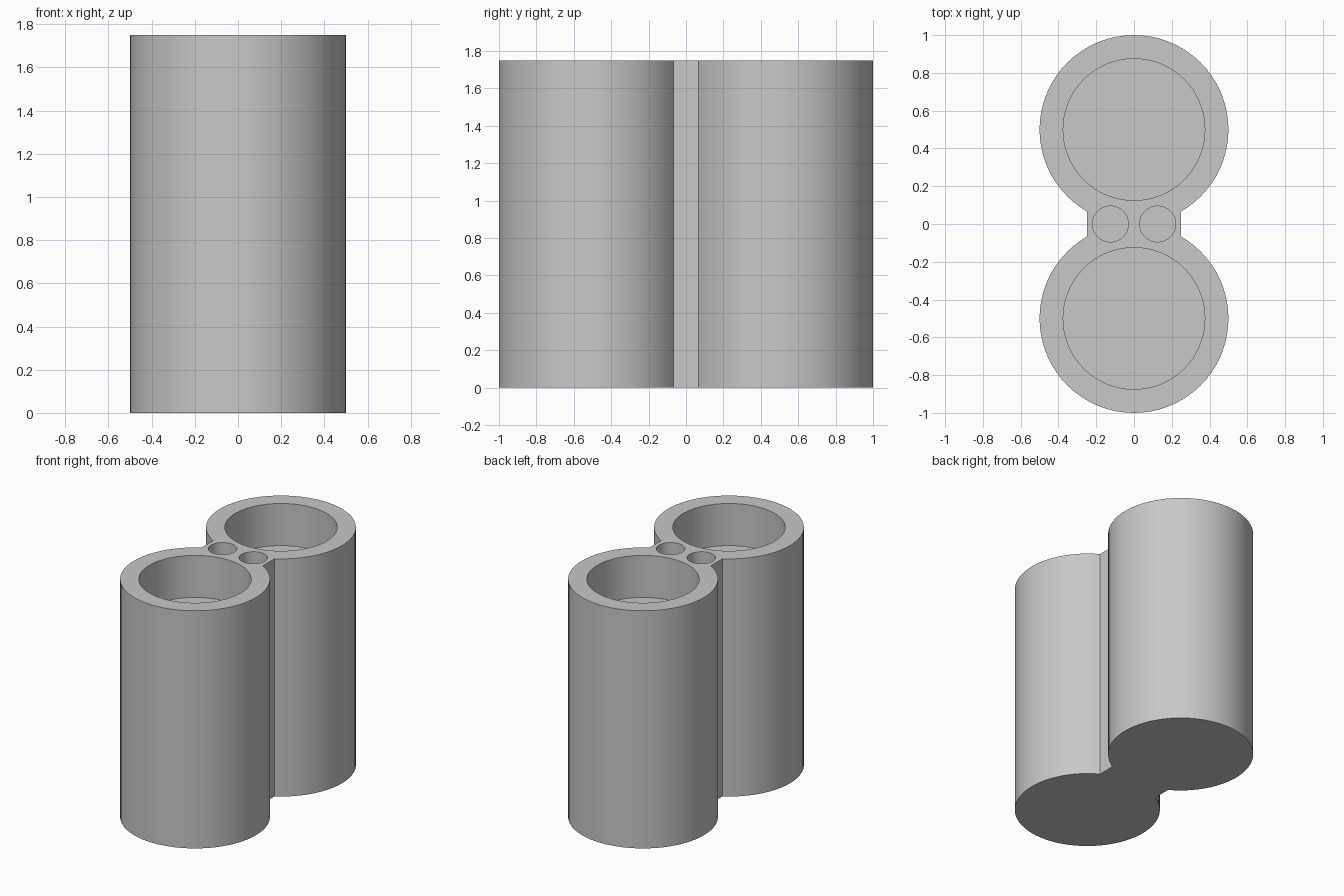
import bpy, bmesh, math

if "Cube" in bpy.data.objects:
    bpy.data.objects.remove(bpy.data.objects["Cube"])

HEIGHT = 1.75
POCKET_DEPTH = 0.31
STEP = 5  # degrees per facet


def arc(cx, cy, r, start, end, count):
    """Points along an arc, angles in degrees."""
    angles = [math.radians(start + (end - start) * i / count) for i in range(count + 1)]
    return [(cx + r * math.cos(a), cy + r * math.sin(a)) for a in angles]


def circle(cx, cy, r):
    return arc(cx, cy, r, 0, 360, 360 // STEP)[:-1]


def add_wall(bm, points, z_cap, z_rim):
    """Vertical wall closed by a cap at one end; returns the open rim edges."""
    cap = [bm.verts.new((x, y, z_cap)) for x, y in points]
    rim = [bm.verts.new((x, y, z_rim)) for x, y in points]
    bm.faces.new(cap)
    n = len(points)
    for i in range(n):
        j = (i + 1) % n
        bm.faces.new((cap[i], cap[j], rim[j], rim[i]))
    return [bm.edges.get((rim[i], rim[(i + 1) % n])) for i in range(n)]


bm = bmesh.new()

# Outer body: two round columns joined by a narrow straight-sided neck
outline = arc(0, 0.5, 0.5, -60, 240, 300 // STEP) + arc(0, -0.5, 0.5, 120, 420, 300 // STEP)
rims = add_wall(bm, outline, 0, HEIGHT)

# Large pockets in the columns, small pockets in the neck
pockets = [(0, 0.5, 0.375), (0, -0.5, 0.375), (0.125, 0, 0.095), (-0.125, 0, 0.095)]
for cx, cy, r in pockets:
    rims += add_wall(bm, circle(cx, cy, r), HEIGHT - POCKET_DEPTH, HEIGHT)

# Flat top around the pocket openings
bmesh.ops.triangle_fill(bm, use_beauty=True, edges=rims, normal=(0, 0, 1))
bmesh.ops.recalc_face_normals(bm, faces=bm.faces[:])

mesh = bpy.data.meshes.new("double_holder")
bm.to_mesh(mesh)
bm.free()
holder = bpy.data.objects.new("double_holder", mesh)
bpy.context.collection.objects.link(holder)

# Single plain grey finish
grey = bpy.data.materials.new("light_grey")
grey.diffuse_color = (0.58, 0.58, 0.58, 1)
grey.use_nodes = True
grey.node_tree.nodes["Principled BSDF"].inputs["Base Color"].default_value = grey.diffuse_color
mesh.materials.append(grey)

# Smooth curved walls, crisp rims
bpy.context.view_layer.objects.active = holder
holder.select_set(True)
bpy.ops.object.shade_smooth_by_angle(angle=math.radians(30))
